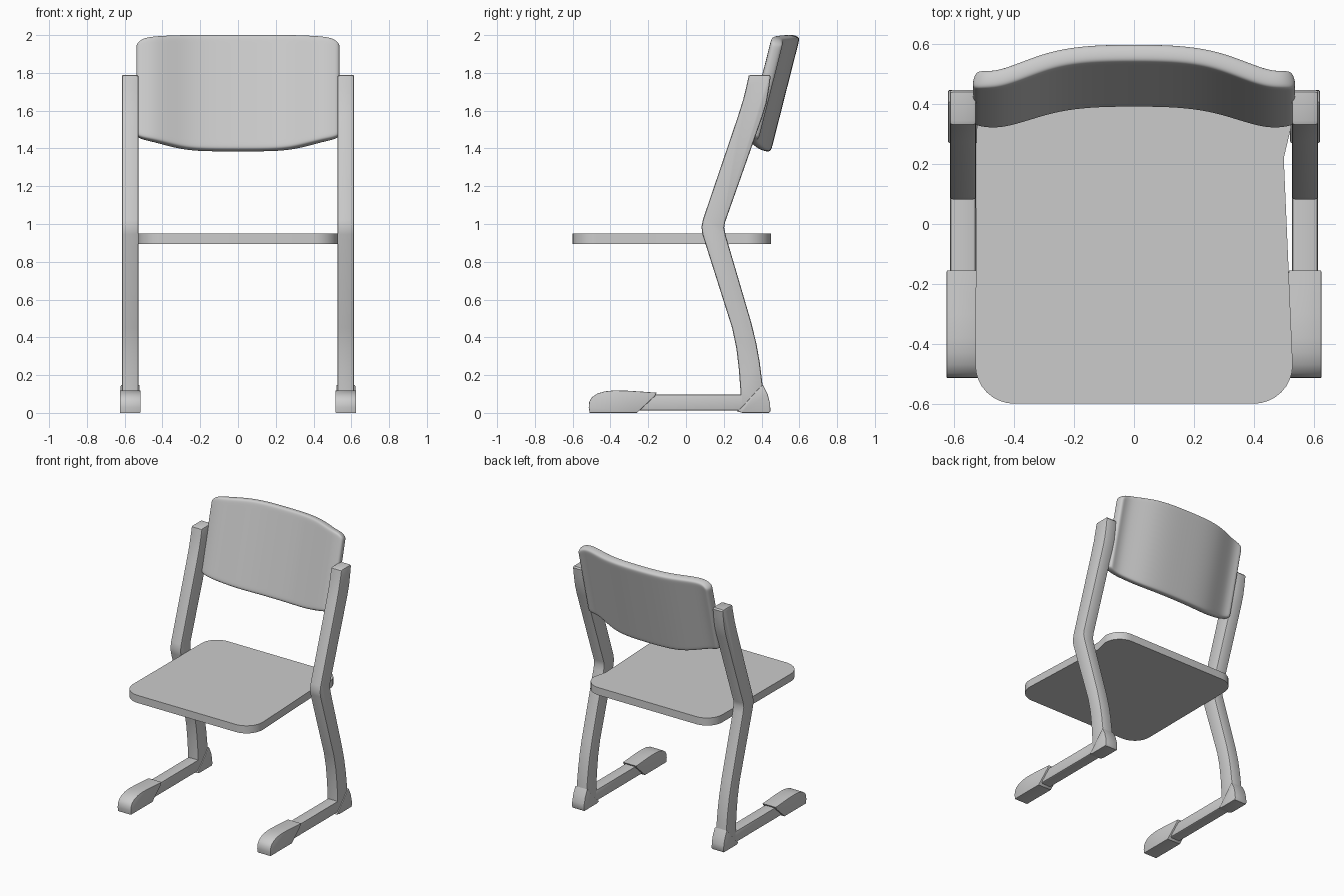
import bpy, bmesh, math
from mathutils import Vector

if "Cube" in bpy.data.objects:
    bpy.data.objects.remove(bpy.data.objects["Cube"])


def finish(name, bm, mirror=False):
    bmesh.ops.recalc_face_normals(bm, faces=bm.faces)
    me = bpy.data.meshes.new(name)
    bm.to_mesh(me)
    bm.free()
    ob = bpy.data.objects.new(name, me)
    bpy.context.collection.objects.link(ob)
    bpy.ops.object.select_all(action='DESELECT')
    ob.select_set(True)
    bpy.context.view_layer.objects.active = ob
    bpy.ops.object.shade_smooth_by_angle(angle=math.radians(35))
    if mirror:
        ob.modifiers.new("mirror", 'MIRROR')
    return ob


def prism(name, points, direction, bevel=0.0, mirror=False):
    """Extrude a closed outline of 3D points, rounding the rims of both caps."""
    bm = bmesh.new()
    cap = bm.faces.new([bm.verts.new(p) for p in points])
    ext = bmesh.ops.extrude_face_region(bm, geom=[cap], use_keep_orig=True)
    top = [g for g in ext["geom"] if isinstance(g, bmesh.types.BMFace)][0]
    bmesh.ops.translate(bm, verts=list(top.verts), vec=Vector(direction))
    bmesh.ops.recalc_face_normals(bm, faces=bm.faces)
    if bevel:
        rims = list(cap.edges) + list(top.edges)
        bmesh.ops.bevel(bm, geom=rims, offset=bevel, segments=2, profile=0.5, affect='EDGES')
    return finish(name, bm, mirror)


def side_part(name, yz, x0, x1, bevel):
    return prism(name, [(x0, y, z) for y, z in yz], (x1 - x0, 0, 0), bevel, True)


# Bent uprights
upright = [(0.29, 0.03), (0.288, 0.12), (0.28, 0.23), (0.267, 0.34), (0.244, 0.45),
           (0.087, 0.945), (0.082, 0.985), (0.09, 1.025), (0.275, 1.57), (0.303, 1.66),
           (0.32, 1.73), (0.332, 1.785), (0.345, 1.79), (0.44, 1.79), (0.448, 1.78),
           (0.44, 1.72), (0.426, 1.64), (0.405, 1.57), (0.207, 1.01), (0.202, 0.98),
           (0.21, 0.94), (0.345, 0.48), (0.372, 0.37), (0.39, 0.27), (0.405, 0.15), (0.41, 0.03)]
side_part("upright", upright, 0.527, 0.615, 0.01)

# Floor rails
rail = [(-0.35, 0.012), (-0.35, 0.097), (0.33, 0.097), (0.33, 0.012)]
side_part("floor_rail", rail, 0.528, 0.614, 0.012)

# Toe caps and heel caps
toe = [(-0.51, 0.0), (-0.515, 0.03), (-0.512, 0.06), (-0.498, 0.083), (-0.47, 0.102),
       (-0.43, 0.114), (-0.38, 0.119), (-0.30, 0.117), (-0.155, 0.107), (-0.165, 0.088),
       (-0.26, 0.0)]
side_part("toe_cap", toe, 0.516, 0.626, 0.004)
heel = [(0.27, 0.008), (0.30, 0.0), (0.44, 0.0), (0.447, 0.01), (0.445, 0.05), (0.432, 0.1),
        (0.408, 0.148), (0.395, 0.14), (0.30, 0.035)]
side_part("heel_cap", heel, 0.521, 0.621, 0.004)

# Seat board with rounded corners, nipped in slightly beside the right upright
outline = []
for cx, cy, r, start in ((0.40, -0.47, 0.13, -90), (0.40, 0.325, 0.125, 0),
                         (-0.40, 0.325, 0.125, 90), (-0.40, -0.47, 0.13, 180)):
    if start == 0:
        outline.append((0.50, 0.22, 0.893))
    for i in range(9):
        a = math.radians(start + i * 90 / 8)
        outline.append((cx + r * math.cos(a), cy + r * math.sin(a), 0.893))
prism("seat", outline, (0, 0, 0.056))

# Curved, leaning backrest: half-section of x, y offset, bottom z, top z
half = [(0, 0, 1.385, 2.0), (0.15, -0.002, 1.385, 2.0), (0.27, -0.02, 1.391, 2.0),
        (0.37, -0.058, 1.415, 1.997), (0.45, -0.086, 1.437, 1.992),
        (0.505, -0.084, 1.447, 1.982), (0.538, -0.077, 1.462, 1.95)]
columns = [(-x, o, b, t) for x, o, b, t in half[:0:-1]] + half
rows = [0, 0.05, 0.3, 0.7, 0.95, 1]
bm = bmesh.new()
grid = []
for x, off, zb, zt in columns:
    zs = [zb + (zt - zb) * v for v in rows]
    grid.append([bm.verts.new((x, 0.57 + off - 0.254 * (1.985 - z), z)) for z in zs])
for a, b in zip(grid, grid[1:]):
    for j in range(len(rows) - 1):
        bm.faces.new((a[j], b[j], b[j + 1], a[j + 1]))
back = finish("backrest", bm)
for e in back.data.edges:
    e.use_edge_sharp = False
solid = back.modifiers.new("thickness", 'SOLIDIFY')
solid.thickness = 0.064
solid.offset = 0
sub = back.modifiers.new("smooth", 'SUBSURF')
sub.levels = sub.render_levels = 3
